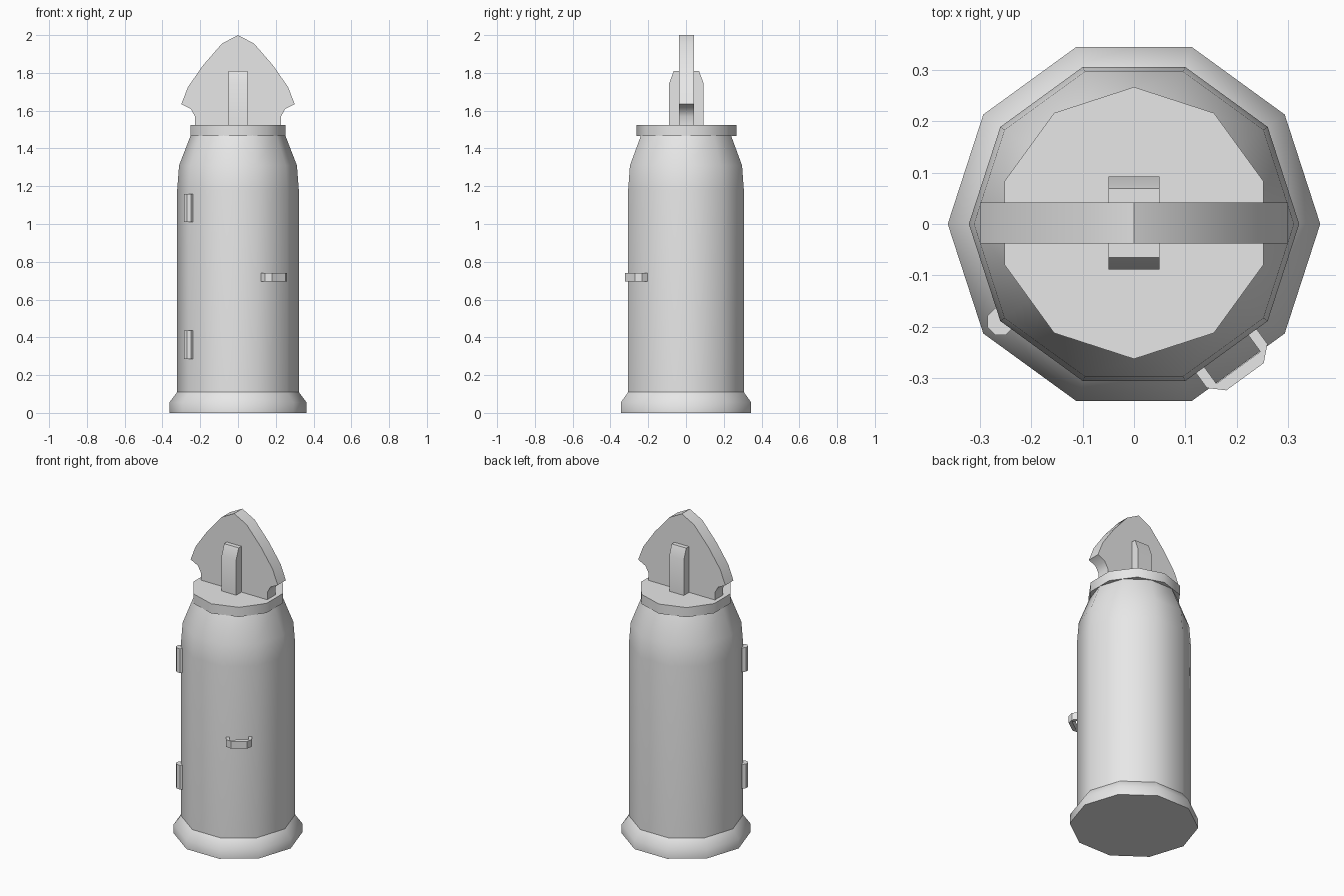
import bpy
import bmesh
from math import radians
from mathutils import Matrix, Vector

cube = bpy.data.objects.get("Cube")
if cube:
    bpy.data.objects.remove(cube)

# One plain grey for the whole model
grey = bpy.data.materials.new("light grey")
grey.use_nodes = True
colour = (0.8, 0.8, 0.8, 1)
grey.diffuse_color = colour
grey.node_tree.nodes["Principled BSDF"].inputs["Base Color"].default_value = colour


def finish(name, bm, smooth=40):
    bmesh.ops.recalc_face_normals(bm, faces=bm.faces)
    mesh = bpy.data.meshes.new(name)
    bm.to_mesh(mesh)
    bm.free()
    mesh.materials.append(grey)
    obj = bpy.data.objects.new(name, mesh)
    bpy.context.collection.objects.link(obj)
    bpy.ops.object.select_all(action="DESELECT")
    obj.select_set(True)
    bpy.context.view_layer.objects.active = obj
    bpy.ops.object.shade_smooth_by_angle(angle=radians(smooth))
    return obj


def turned(name, profile, sides=10, turn=0, centre=(0, 0)):
    """Closed solid from (radius, height) rings."""
    bm = bmesh.new()
    rings = []
    for radius, z in profile:
        ring = []
        for i in range(sides):
            v = Matrix.Rotation(radians(turn + 360 * i / sides), 3, "Z") @ Vector((radius, 0, z))
            ring.append(bm.verts.new(v + Vector((*centre, 0))))
        rings.append(ring)
    for low, high in zip(rings, rings[1:]):
        for i in range(sides):
            j = (i + 1) % sides
            bm.faces.new((low[i], low[j], high[j], high[i]))
    bm.faces.new(rings[0])
    bm.faces.new(rings[-1])
    return finish(name, bm)


def plate(name, half, start, depth):
    """Mirror a half outline (x, z) and extrude it along y from start by depth."""
    outline = half + [(-x, z) for x, z in reversed(half) if x]
    bm = bmesh.new()
    face = bm.faces.new([bm.verts.new((x, start, z)) for x, z in outline])
    out = bmesh.ops.extrude_face_region(bm, geom=[face])
    moved = [v for v in out["geom"] if isinstance(v, bmesh.types.BMVert)]
    bmesh.ops.translate(bm, verts=moved, vec=(0, depth, 0))
    return finish(name, bm)


# Foot, body and lid
turned("base", [(0.363, 0), (0.363, 0.055), (0.322, 0.11)])
turned("body", [(0.322, 0.11), (0.322, 1.18), (0.312, 1.31), (0.25, 1.47)])
turned("lid", [(0.265, 1.465), (0.265, 1.525)], turn=18, centre=(0, 0.002))

# Pointed fin standing on the lid
fin_half = [(0.228, 1.52), (0.228, 1.57), (0.25, 1.61), (0.3, 1.635), (0.265, 1.725),
            (0.185, 1.84), (0.085, 1.955), (0, 2)]
plate("fin", fin_half, -0.038, 0.08)

# Chamfered block crossing the fin
block = plate("fin_block", [(0.091, 1.52), (0.091, 1.745), (0.067, 1.81)], -0.05, 0.1)
block.rotation_euler.z = radians(90)
block.location.y = 0.002

# Door hinges on one corner of the body
for name, low in (("lower_hinge", 0.285), ("upper_hinge", 1.01)):
    turned(name, [(0.028, low), (0.028, low + 0.15)], 8, 22.5, (-0.26, -0.19))

# Handle: arched bracket lying flat on one body face
arch = [(0.053, 0.3), (0.073, 0.3), (0.073, 0.342), (0.045, 0.368)]
inner = [(0.053, 0.346)]
path = arch + [(-x, n) for x, n in reversed(arch)] + [(-x, n) for x, n in inner] + inner
bm = bmesh.new()
face = bm.faces.new([bm.verts.new((n, t, 0.695)) for t, n in path])
out = bmesh.ops.extrude_face_region(bm, geom=[face])
bmesh.ops.translate(bm, vec=(0, 0, 0.045),
                    verts=[v for v in out["geom"] if isinstance(v, bmesh.types.BMVert)])
bmesh.ops.rotate(bm, verts=bm.verts, matrix=Matrix.Rotation(radians(-54), 3, "Z"))
finish("handle", bm, 30)
